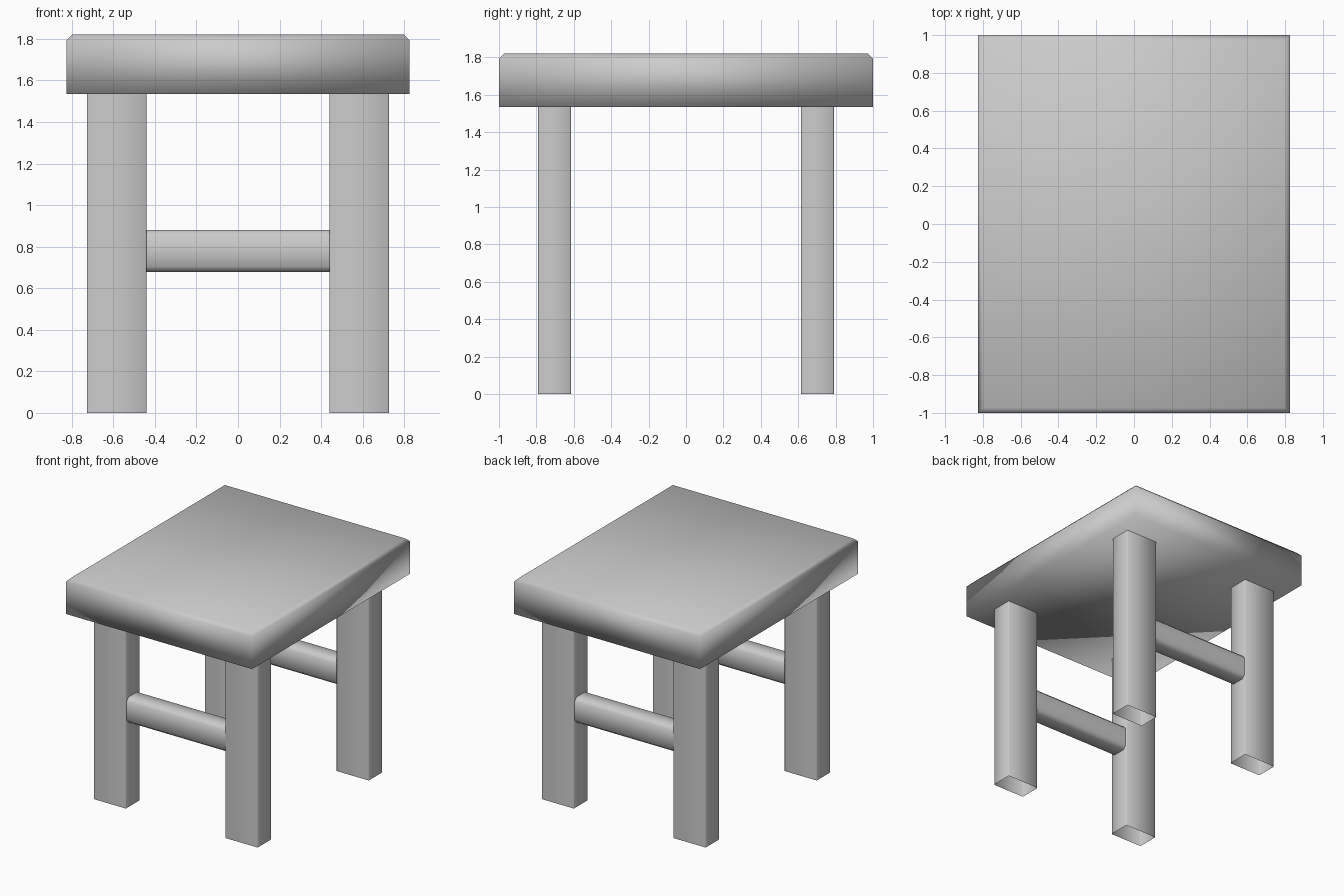
import bpy, bmesh
from mathutils import Vector

if "Cube" in bpy.data.objects:
    bpy.data.objects.remove(bpy.data.objects["Cube"])


def box(name, lo, hi, bevel, pick, open_axis=None):
    """Box between two corners; bevels edges chosen by pick, optionally open at both ends."""
    lo, hi = Vector(lo), Vector(hi)
    bm = bmesh.new()
    bmesh.ops.create_cube(bm, size=1)
    for v in bm.verts:
        v.co = Vector([lo[i] + (v.co[i] + 0.5) * (hi[i] - lo[i]) for i in range(3)])
    edges = [e for e in bm.edges if pick(e)]
    bmesh.ops.bevel(bm, geom=edges, offset=bevel, segments=1, affect='EDGES')
    bm.normal_update()
    if open_axis is not None:
        ends = [f for f in bm.faces if abs(f.normal[open_axis]) > 0.9]
        bmesh.ops.delete(bm, geom=ends, context='FACES')
    for f in bm.faces:
        f.smooth = True
    mesh = bpy.data.meshes.new(name)
    bm.to_mesh(mesh)
    bm.free()
    ob = bpy.data.objects.new(name, mesh)
    bpy.context.collection.objects.link(ob)
    return ob


def along(axis):
    def pick(e):
        d = e.verts[1].co - e.verts[0].co
        return abs(d[axis]) > 0.99 * d.length
    return pick


SEAT_BOTTOM, SEAT_TOP = 1.535, 1.82

# Seat slab with a softened top rim
box("seat", (-0.825, -1, SEAT_BOTTOM), (0.825, 1, SEAT_TOP), 0.027,
    lambda e: all(v.co.z > SEAT_TOP - 0.01 for v in e.verts))

for y_name, sy in (("front", -1), ("back", 1)):
    y0, y1 = sorted((sy * 0.615, sy * 0.79))
    # Hollow legs, open at the foot
    for x_name, sx in (("left", -1), ("right", 1)):
        x0, x1 = sorted((sx * 0.44, sx * 0.727))
        box(f"{y_name}_{x_name}_leg", (x0, y0, 0), (x1, y1, SEAT_BOTTOM),
            0.005, along(2), open_axis=2)
    # Rounded cross rail between the legs
    box(f"{y_name}_rail", (-0.44, y0 + 0.008, 0.677), (0.44, y1 - 0.008, 0.88),
        0.027, along(0), open_axis=0)
